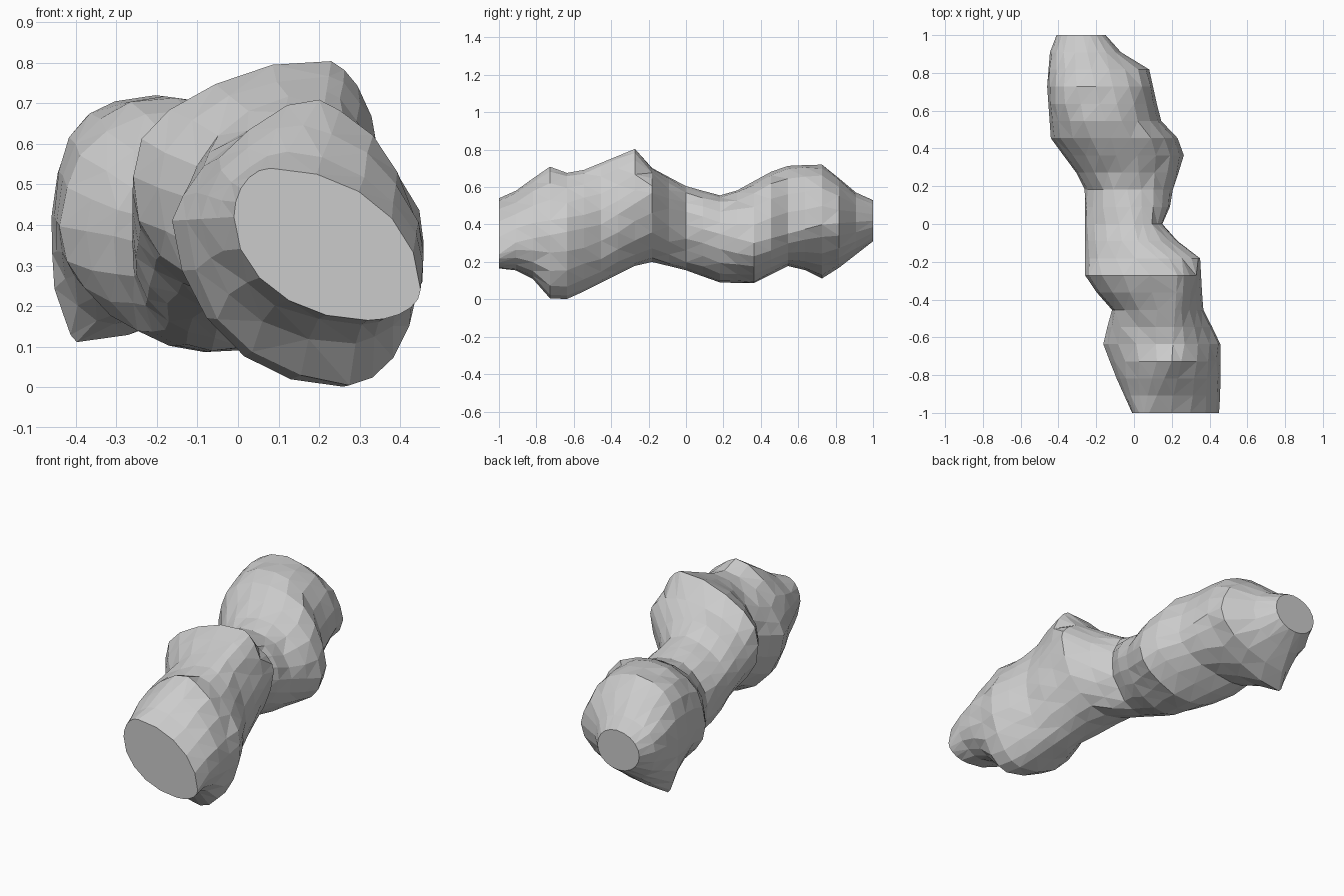
import bpy, bmesh, math, random

if "Cube" in bpy.data.objects:
    bpy.data.objects.remove(bpy.data.objects["Cube"])

random.seed(4)
SIDES = 20
STATIONS = 22

# Outline curves along the length: (y, value)
LEFT = [(-1, -.01), (-.8, -.1), (-.63, -.165), (-.45, -.115), (-.36, -.2), (-.27, -.26),
        (.18, -.26), (.28, -.31), (.45, -.44), (.73, -.46), (.91, -.445), (1, -.41)]
RIGHT = [(-1, .45), (-.9, .457), (-.63, .457), (-.45, .365), (-.18, .35), (-.09, .23), (0, .15),
         (.09, .19), (.18, .205), (.36, .265), (.45, .235), (.55, .14), (.82, .08), (.91, -.07), (1, -.15)]
TOP = [(-1, .54), (-.91, .58), (-.73, .71), (-.64, .675), (-.55, .69), (-.27, .805), (-.18, .7),
       (0, .605), (.18, .555), (.27, .58), (.45, .68), (.55, .715), (.73, .72), (.91, .57), (1, .53)]
BOTTOM = [(-1, .165), (-.91, .155), (-.82, .11), (-.73, .005), (-.64, 0), (-.55, .04), (-.27, .18),
          (-.18, .2), (0, .155), (.18, .09), (.36, .085), (.55, .18), (.64, .155), (.73, .11), (.82, .17), (1, .31)]
# Where each section touches its outline: x of crest and base, z of the flanks
CREST_X = [(-1, .08), (-.73, .2), (-.27, .23), (-.09, .02), (.2, -.04), (.63, -.18), (1, -.27)]
BASE_X = [(-1, .32), (-.64, .26), (-.27, .1), (0, -.05), (.36, -.08), (.55, -.22), (.73, -.4), (.82, -.34), (1, -.28)]
LEFT_Z = [(-1, .42), (-.64, .41), (-.27, .52), (.1, .35), (.63, .42), (1, .42)]
RIGHT_Z = [(-1, .24), (-.9, .31), (-.64, .36), (-.45, .4), (-.18, .57), (0, .4), (.36, .3), (.73, .4), (1, .42)]
# Quarter fullness: 1 is an ellipse, above 1 is flatter, below 1 is boxier
UPPER_RIGHT = [(-1, 1), (-.73, 1.3), (-.27, 1.2), (0, 1), (1, 1)]
UPPER_LEFT = [(-1, 1), (-.73, 1.25), (-.36, 1), (.3, 1), (.63, .8), (1, 1)]
LOWER_LEFT = [(-1, 1), (1, 1)]
LOWER_RIGHT = [(-1, 1), (-.73, 1.05), (.45, 1), (.73, 1.2), (1, 1)]


def sample(curve, y):
    for (y0, a), (y1, b) in zip(curve, curve[1:]):
        if y <= y1:
            return a + (b - a) * (y - y0) / (y1 - y0)
    return curve[-1][1]


def section(y):
    """Lopsided oval made of four quarter superellipses."""
    l, r, t, b, cx, bx, lz, rz = (sample(c, y) for c in
        (LEFT, RIGHT, TOP, BOTTOM, CREST_X, BASE_X, LEFT_Z, RIGHT_Z))
    full = [sample(c, y) for c in (UPPER_RIGHT, UPPER_LEFT, LOWER_LEFT, LOWER_RIGHT)]
    pts = []
    for i in range(SIDES):
        a = 2 * math.pi * i / SIDES
        c, s = round(math.cos(a), 6), round(math.sin(a), 6)
        p = full[i * 4 // SIDES]
        px = cx if s >= 0 else bx
        pz = rz if c >= 0 else lz
        x = px + abs(c) ** p * ((r if c >= 0 else l) - px)
        z = pz + abs(s) ** p * ((t if s >= 0 else b) - pz)
        pts.append((x, z))
    return pts


# Knobbly body: loft through the sections, slightly roughened between the ends
bm = bmesh.new()
rings = []
for k in range(STATIONS + 1):
    y = -1 + 2 * k / STATIONS
    ring = []
    for i, (x, z) in enumerate(section(y)):
        rough = 0 if k in (0, STATIONS) or i % (SIDES // 4) == 0 else .006
        ring.append(bm.verts.new((x + random.uniform(-rough, rough), y,
                                  max(0, z + random.uniform(-rough, rough)))))
    rings.append(ring)
for a, b in zip(rings, rings[1:]):
    for i in range(SIDES):
        j = (i + 1) % SIDES
        bm.faces.new((a[i], a[j], b[j], b[i]))
bmesh.ops.triangulate(bm, faces=bm.faces[:])

# Flat cut ends
bm.faces.new(rings[0])
bm.faces.new(rings[-1])
bmesh.ops.recalc_face_normals(bm, faces=bm.faces[:])

mesh = bpy.data.meshes.new("knobbly_body")
bm.to_mesh(mesh)
bm.free()
body = bpy.data.objects.new("knobbly_body", mesh)
bpy.context.collection.objects.link(body)
